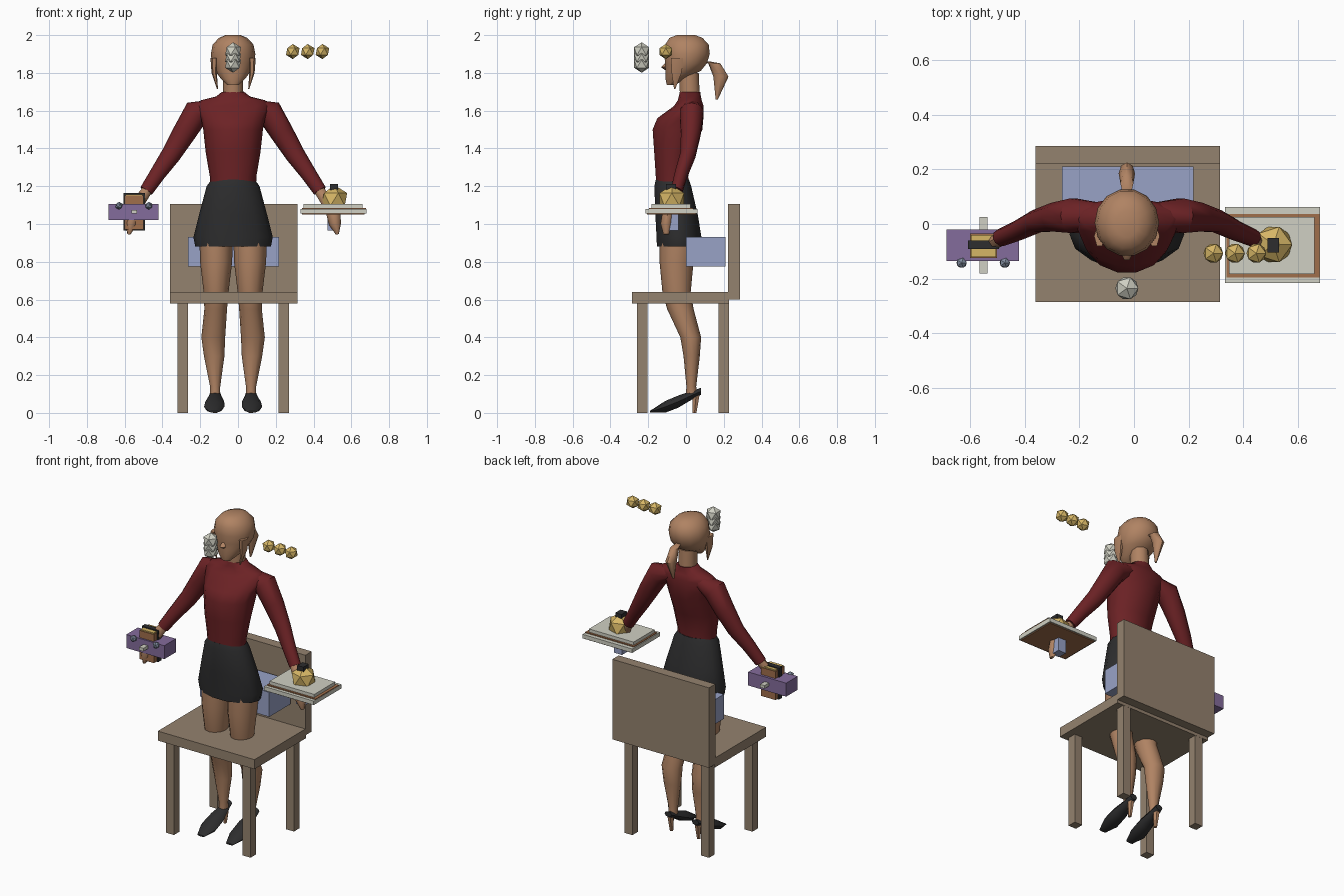
import bpy, bmesh, math
from mathutils import Vector

CX = -0.026  # body mid plane


def material(name, rgb):
    lin = [((c / 255 + 0.055) / 1.055) ** 2.4 for c in rgb]
    m = bpy.data.materials.new(name)
    m.diffuse_color = (*lin, 1)
    return m


SKIN = material("tan", (176, 131, 99))
RED = material("dark red", (108, 34, 37))
BLACK = material("black", (45, 45, 46))
WOOD = material("wood", (148, 130, 110))
BLUE = material("pale blue", (152, 162, 198))
PURPLE = material("purple", (132, 108, 156))
GOLD = material("gold", (214, 182, 102))
WHITE = material("off white", (208, 208, 195))
BROWN = material("brown", (160, 110, 75))
STEEL = material("steel", (130, 142, 160))


def finish(bm, name, mat, smooth=None):
    bmesh.ops.recalc_face_normals(bm, faces=bm.faces)
    me = bpy.data.meshes.new(name)
    bm.to_mesh(me)
    bm.free()
    me.materials.append(mat)
    ob = bpy.data.objects.new(name, me)
    bpy.context.collection.objects.link(ob)
    if smooth:
        bpy.ops.object.select_all(action='DESELECT')
        ob.select_set(True)
        bpy.context.view_layer.objects.active = ob
        bpy.ops.object.shade_smooth_by_angle(angle=math.radians(smooth))
    return ob


def box(name, x, y, z, mat):
    bm = bmesh.new()
    bmesh.ops.create_cube(bm, size=1)
    for v in bm.verts:
        v.co = [a + (b - a) * (c + 0.5) for c, (a, b) in zip(v.co, (x, y, z))]
    return finish(bm, name, mat)


def ball(name, loc, r, mat):
    bm = bmesh.new()
    bmesh.ops.create_icosphere(bm, subdivisions=1, radius=r)
    bmesh.ops.translate(bm, verts=bm.verts, vec=loc)
    return finish(bm, name, mat)


def loft(name, rings, mat, sides=12, axis=None, ref=(0, 1, 0), smooth=50):
    """Skin elliptical rings (x, y, z, width radius, depth radius)."""
    bm = bmesh.new()
    pts = [Vector(r[:3]) for r in rings]
    loops = []
    for i, r in enumerate(rings):
        t = Vector(axis) if axis else pts[min(i + 1, len(pts) - 1)] - pts[max(i - 1, 0)]
        t.normalize()
        u = Vector(ref).cross(t).normalized()
        w = t.cross(u)
        loops.append([bm.verts.new(pts[i] + u * r[3] * math.cos(a) + w * r[4] * math.sin(a))
                      for a in (2 * math.pi * k / sides for k in range(sides))])
    for a, b in zip(loops, loops[1:]):
        for k in range(sides):
            n = (k + 1) % sides
            bm.faces.new((a[k], a[n], b[n], b[k]))
    bm.faces.new(loops[0])
    bm.faces.new(loops[-1])
    return finish(bm, name, mat, smooth)


def column(name, rings, mat, sides=14):
    """Upright loft from (z, y, width radius, depth radius)."""
    return loft(name, [(CX, y, z, a, b) for z, y, a, b in rings], mat, sides, (0, 0, 1))


# Chair
box("seat", (-0.36, 0.315), (-0.285, 0.228), (0.58, 0.64), WOOD)
box("backrest", (-0.36, 0.315), (0.222, 0.285), (0.60, 1.105), WOOD)
for x in (-0.32, 0.215):
    for y in (-0.26, 0.172):
        box("chair_leg", (x, x + 0.055), (y, y + 0.055), (0, 0.58), WOOD)
box("cushion", (-0.264, 0.218), (0.0, 0.21), (0.775, 0.93), BLUE)

# Clothes and head
column("jumper", [(1.19, -.072, .122, .088), (1.25, -.074, .123, .088), (1.38, -.066, .145, .105),
                  (1.5, -.045, .158, .135), (1.56, -.03, .17, .125), (1.625, .015, .2, .08),
                  (1.655, .02, .17, .065), (1.675, .02, .09, .06), (1.70, .022, .058, .056)], RED)
column("skirt", [(1.235, -.072, .115, .09), (1.2, -.07, .14, .1), (1.05, -.05, .18, .115),
                 (.93, -.037, .21, .122), (.88, -.037, .2, .12)], BLACK)
column("neck", [(1.64, .022, .055, .055), (1.8, .015, .052, .055)], SKIN, 10)
column("head", [(1.735, -.08, .03, .022), (1.77, -.055, .065, .055), (1.81, -.015, .095, .095),
                (1.85, .0, .112, .113), (1.9, .005, .118, .124), (1.95, .005, .108, .118),
                (1.985, .0, .075, .09), (2.0, .0, .04, .05)], SKIN)
loft("nose", [(CX, -.09, 1.865, .008, .008), (CX, -.115, 1.83, .018, .02), (CX, -.1, 1.815, .01, .012)],
     SKIN, 6, (0, 0, 1))
loft("ponytail", [(CX, .11, 1.86, .015, .02), (CX, .15, 1.85, .024, .032), (CX, .185, 1.78, .03, .04),
                  (CX, .163, 1.66, .005, .006)], SKIN, 8, (0, 0, 1))

# Paired limbs
for s in (-1, 1):
    def side(rings):
        return [(CX + s * r[0], *r[1:]) for r in rings]
    loft("hair_lock", side([(.1, -.045, 1.88, .02, .04), (.1, -.05, 1.8, .014, .03),
                            (.083, -.06, 1.715, .003, .004)]), SKIN, 6, (0, 0, 1))
    loft("sleeve", side([(.1, .03, 1.62, .04, .05), (.195, .03, 1.588, .072, .066),
                         (.26, .025, 1.48, .062, .055), (.33, .01, 1.365, .052, .042),
                         (.40, -.025, 1.265, .042, .036), (.46, -.05, 1.175, .036, .032)]), RED, 10)
    loft("hand", side([(.44, -.045, 1.2, .025, .024), (.49, -.07, 1.13, .032, .026),
                       (.53, -.095, 1.06, .038, .03), (.54, -.105, 1.0, .032, .03),
                       (.552, -.105, .945, .008, .015)]), SKIN, 8)
    loft("leg", side([(.09, -.04, .92, .088, .1), (.09, -.05, .8, .085, .09), (.09, -.05, .64, .066, .075),
                      (.092, -.03, .55, .06, .07), (.105, .025, .4, .063, .055), (.1, .03, .3, .054, .043),
                      (.095, .028, .14, .027, .026), (.095, .03, .1, .027, .03)]), SKIN, 12, (0, 0, 1))
    loft("shoe", side([(.1, -.19, .006, .025, .005), (.1, -.11, .032, .054, .031), (.097, -.04, .06, .05, .032),
                       (.095, .02, .088, .034, .024), (.095, .08, .115, .024, .018)]),
         BLACK, 8, (0, 1, 0), (0, 0, 1))
    loft("heel", side([(.095, .055, .11, .022, .022), (.095, .045, 0, .01, .012)]), SKIN, 6, (0, 0, 1))

# Purple case with a strapped grip
box("case", (-.685, -.42), (-.135, -.02), (1.02, 1.105), PURPLE)
box("case_rod", (-.565, -.535), (-.18, .025), (1.055, 1.075), WHITE)
box("grip", (-.6, -.5), (-.125, -.035), (.97, 1.15), BROWN)
box("grip_top", (-.595, -.505), (-.12, -.04), (1.15, 1.157), GOLD)
box("grip_strap", (-.607, -.493), (-.092, -.06), (.965, 1.163), BLACK)
for x in (-.63, -.472):
    ball("case_knob", (x, -.142, 1.097), .021, STEEL)

# Tray with a gold ornament
box("tray_base", (.332, .679), (-.215, .062), (1.055, 1.08), WHITE)
box("tray_underside", (.34, .671), (-.207, .054), (1.05, 1.055), BROWN)
box("tray_band", (.338, .678), (-.195, .037), (1.08, 1.085), BROWN)
box("tray_top", (.348, .66), (-.183, .025), (1.085, 1.105), WHITE)
ball("ornament", (.51, -.075, 1.13), .076, GOLD)
box("ornament_cap", (.487, .53), (-.105, -.052), (1.18, 1.212), BLACK)
box("tray_block", (.475, .53), (-.1, -.04), (.965, 1.05), BLUE)

# Floating beads
for x in (.29, .369, .447):
    ball("gold_bead", (x, -.107, 1.913), .04, GOLD)
for z in (1.915, 1.88, 1.848):
    ball("white_bead", (CX, -.235, z), .047, WHITE)
